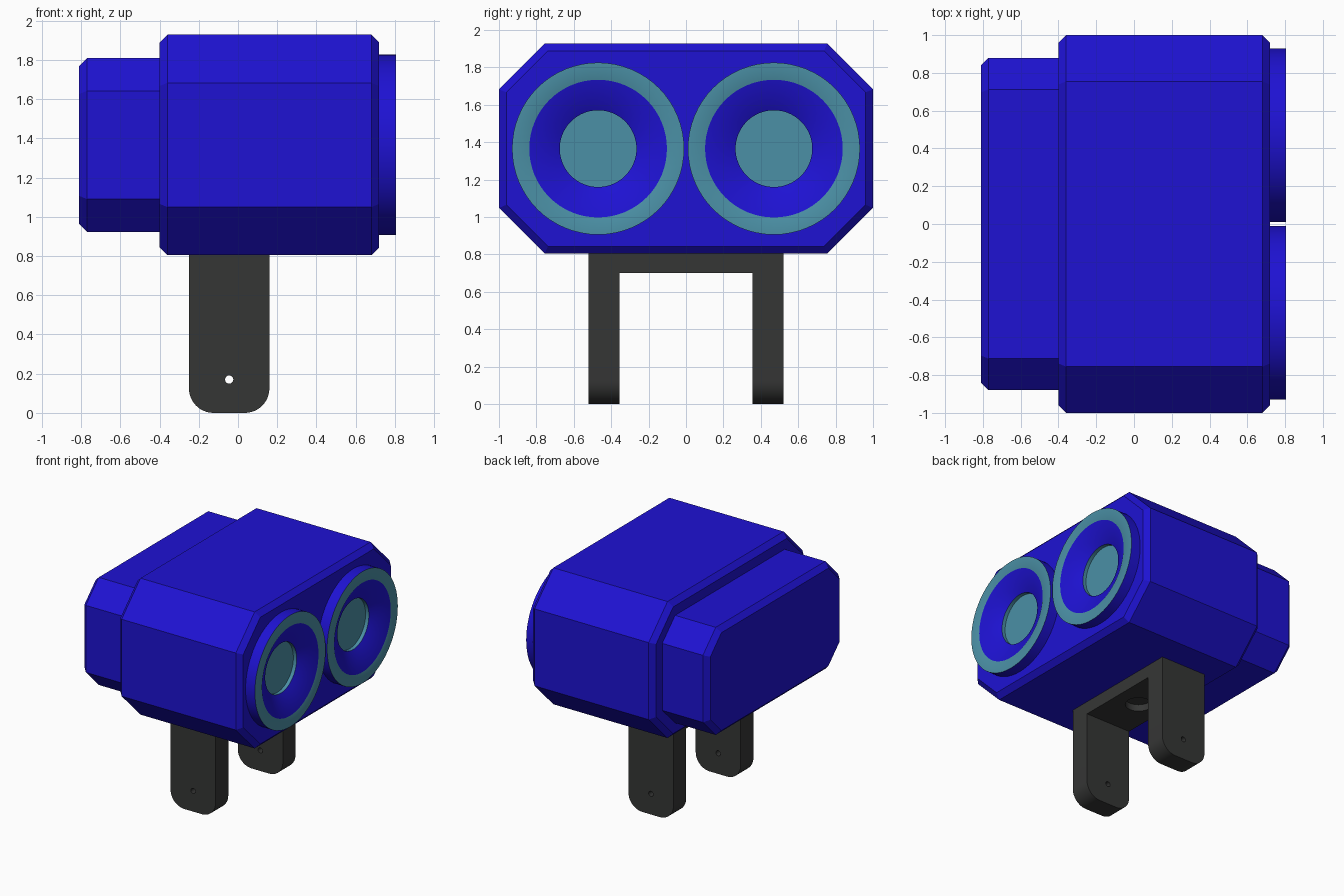
import bpy
from math import cos, sin, pi, radians, sqrt

if "Cube" in bpy.data.objects:
    bpy.data.objects.remove(bpy.data.objects["Cube"])


def material(name, color):
    m = bpy.data.materials.new(name)
    m.diffuse_color = (*color, 1)
    m.use_nodes = True
    m.node_tree.nodes["Principled BSDF"].inputs["Base Color"].default_value = m.diffuse_color
    return m


BLUE = material("blue_paint", (0.013, 0.006, 0.65))
TEAL = material("teal_glass", (0.07, 0.28, 0.38))
DARK = material("dark_metal", (0.036, 0.037, 0.036))


def loft(name, rings, mats, strip_mats=None):
    """Skin a list of equal-length point rings and cap both ends."""
    n = len(rings[0])
    faces, idx = [list(range(n))[::-1]], [strip_mats[0] if strip_mats else 0]
    for k in range(len(rings) - 1):
        for i in range(n):
            j = (i + 1) % n
            faces.append([k * n + i, k * n + j, (k + 1) * n + j, (k + 1) * n + i])
            idx.append(strip_mats[k] if strip_mats else 0)
    faces.append([(len(rings) - 1) * n + i for i in range(n)])
    idx.append(strip_mats[-1] if strip_mats else 0)
    me = bpy.data.meshes.new(name)
    me.from_pydata([p for r in rings for p in r], [], faces)
    for m in mats:
        me.materials.append(m)
    for p, i in zip(me.polygons, idx):
        p.material_index = i
    ob = bpy.data.objects.new(name, me)
    bpy.context.collection.objects.link(ob)
    # consistent outward normals
    activate(ob)
    bpy.ops.object.mode_set(mode='EDIT')
    bpy.ops.mesh.select_all(action='SELECT')
    bpy.ops.mesh.normals_make_consistent(inside=False)
    bpy.ops.object.mode_set(mode='OBJECT')
    return ob


def activate(ob):
    bpy.ops.object.select_all(action='DESELECT')
    ob.select_set(True)
    bpy.context.view_layer.objects.active = ob


def cut(ob, cutter):
    cutter.hide_render = True
    mod = ob.modifiers.new("cut", 'BOOLEAN')
    mod.operation, mod.solver, mod.object = 'DIFFERENCE', 'EXACT', cutter
    activate(ob)
    bpy.ops.object.modifier_apply(modifier=mod.name)
    bpy.data.objects.remove(cutter)


def smooth(ob):
    activate(ob)
    bpy.ops.object.shade_smooth_by_angle(angle=radians(30))


def octagon(x, hy, hz, c, inset):
    """Cut-corner rectangle in the yz plane, offset inward evenly."""
    hy, hz, c = hy - inset, hz - inset, c - inset * (2 - sqrt(2))
    pts = [(hy, hz - c), (hy - c, hz), (c - hy, hz), (-hy, hz - c),
           (-hy, c - hz), (c - hy, -hz), (hy - c, -hz), (hy, c - hz)]
    return [(x, y, ZC + z) for y, z in pts]


def circle_x(x, y, z, r, n=64):
    return [(x, y + r * cos(2 * pi * i / n), z + r * sin(2 * pi * i / n)) for i in range(n)]


ZC = 1.366  # height of the housing axis

# Main housing and rear housing with chamfered ends
body = loft("main_housing", [octagon(x, 1.0, 0.562, 0.245, i) for x, i in
            ((-0.40, 0.04), (-0.36, 0), (0.68, 0), (0.72, 0.04))], [BLUE])
loft("rear_housing", [octagon(x, 0.88, 0.443, 0.167, i) for x, i in
     ((-0.81, 0.04), (-0.77, 0), (-0.39, 0))], [BLUE])

# Lens pair: recessed glass, conical reflector, raised rim
for side, label in ((-1, "left"), (1, "right")):
    y = side * 0.47
    cut(body, loft("lens_cutter", [circle_x(x, y, ZC, 0.3) for x in (0.66, 0.9)], [BLUE]))
    profile = [(0.69, 0.205), (0.72, 0.205), (0.805, 0.368), (0.805, 0.46),
               (0.715, 0.46), (0.67, 0.25)]
    lens = loft(label + "_lens", [circle_x(x, y, ZC, r) for x, r in profile],
                [BLUE, TEAL], [1, 0, 1, 0, 0])
    smooth(lens)

# Forked bracket: rounded plate profile extruded across y
CX, HW, R = -0.045, 0.205, 0.125
outline = [(CX - HW, 0.806), (CX + HW, 0.806)]
for cx, start in ((CX + HW - R, 0), (CX - HW + R, -pi / 2)):
    outline += [(cx + R * cos(start - pi / 2 * k / 12), R + R * sin(start - pi / 2 * k / 12))
                for k in range(13)]
bracket = loft("mount_bracket", [[(x, y, z) for x, z in outline] for y in (-0.52, 0.52)], [DARK])

# Opening between the legs
cut(bracket, loft("gap_cutter", [[(x, y, z) for y, z in
    ((-0.355, -0.2), (0.355, -0.2), (0.355, 0.7), (-0.355, 0.7))] for x in (-0.5, 0.5)], [DARK]))
# Pivot holes through both legs
cut(bracket, loft("pivot_cutter", [[(CX + 0.021 * cos(a * pi / 12), y, 0.17 + 0.021 * sin(a * pi / 12))
    for a in range(24)] for y in (-0.7, 0.7)], [DARK]))
# Bolt recess under the top plate
cut(bracket, loft("bolt_cutter", [[(CX + 0.1 * cos(a * pi / 24), 0.1 * sin(a * pi / 24), z)
    for a in range(48)] for z in (0.6, 0.755)], [DARK]))
smooth(bracket)
